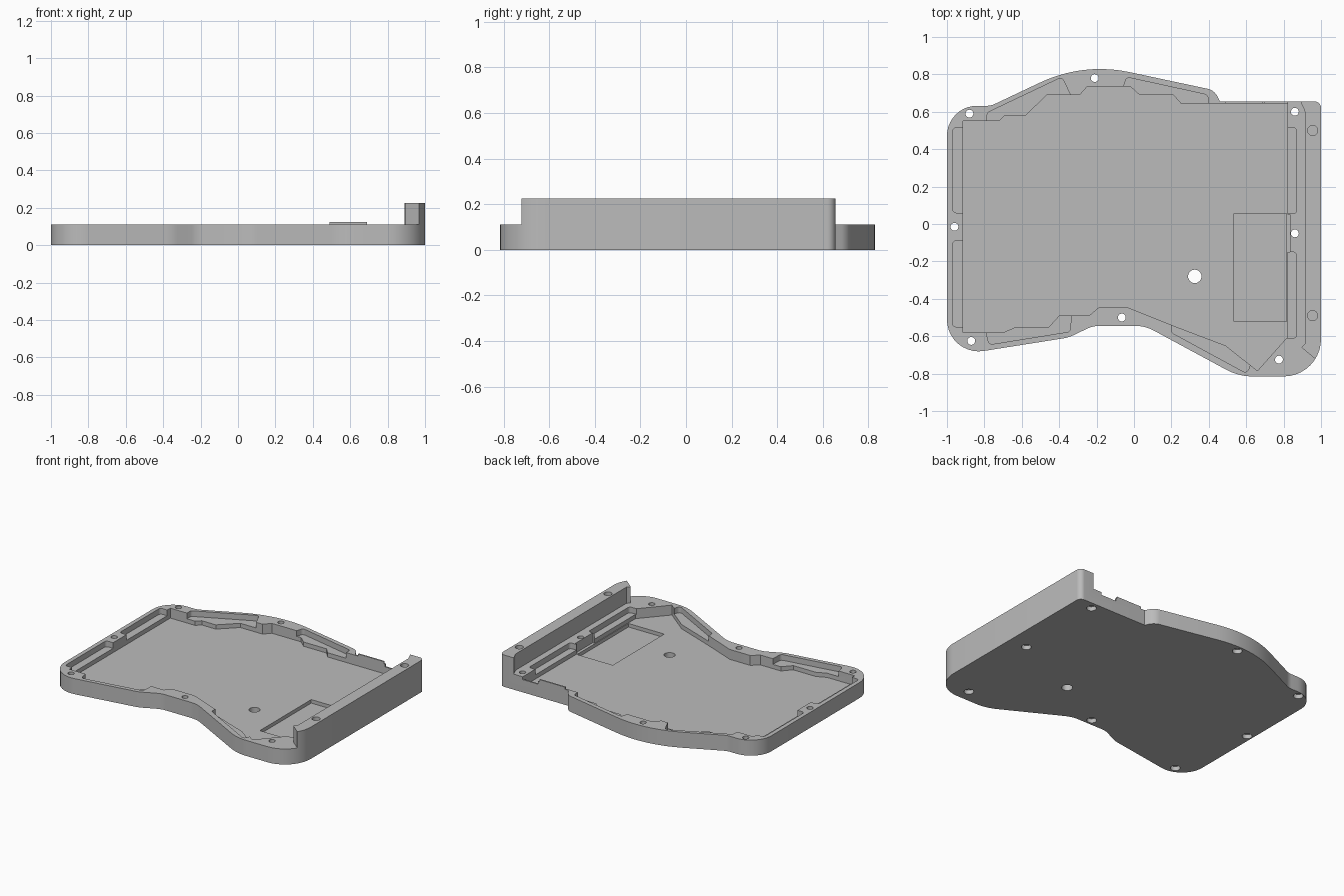
import bpy
import bmesh
import math
from mathutils import Vector

default_cube = bpy.data.objects.get("Cube")
if default_cube:
    bpy.data.objects.remove(default_cube, do_unlink=True)

FLOOR_Z, LEDGE_Z, RIM_Z, RAIL_Z = 0.04, 0.07, 0.11, 0.225
ABOVE = 0.3

grey = bpy.data.materials.new("plain grey")
grey.use_nodes = True
grey_colour = (0.5, 0.5, 0.5, 1)
grey.diffuse_color = grey_colour
grey.node_tree.nodes["Principled BSDF"].inputs["Base Color"].default_value = grey_colour


def rounded(points, default_radius=0.0, steps=10):
    """Turn (x, y[, radius]) corners into an outline with filleted corners."""
    outline = []
    for i, point in enumerate(points):
        corner = Vector(point[:2])
        radius = point[2] if len(point) > 2 else default_radius
        before = Vector(points[i - 1][:2]) - corner
        after = Vector(points[(i + 1) % len(points)][:2]) - corner
        before.normalize()
        after.normalize()
        turn = math.pi - before.angle(after)
        if radius == 0 or turn < 0.01:
            outline.append(corner)
            continue
        start = corner + before * radius * math.tan(turn / 2)
        centre = corner + (before + after).normalized() * radius / math.cos(turn / 2)
        spoke = start - centre
        sign = 1 if before.cross(after) < 0 else -1
        for step in range(steps + 1):
            angle = sign * turn * step / steps
            outline.append(centre + Vector((
                spoke.x * math.cos(angle) - spoke.y * math.sin(angle),
                spoke.x * math.sin(angle) + spoke.y * math.cos(angle))))
    return outline


def prism(name, outline, bottom, top):
    """Extrude a flat outline between two heights."""
    bm = bmesh.new()
    face = bm.faces.new([bm.verts.new((p[0], p[1], bottom)) for p in outline])
    grown = bmesh.ops.extrude_face_region(bm, geom=[face])["geom"]
    bmesh.ops.translate(bm, vec=(0, 0, top - bottom),
                        verts=[v for v in grown if isinstance(v, bmesh.types.BMVert)])
    bmesh.ops.recalc_face_normals(bm, faces=bm.faces)
    mesh = bpy.data.meshes.new(name)
    bm.to_mesh(mesh)
    bm.free()
    mesh.materials.append(grey)
    obj = bpy.data.objects.new(name, mesh)
    bpy.context.collection.objects.link(obj)
    return obj


def rectangle(x0, x1, y0, y1):
    return [(x0, y0), (x1, y0), (x1, y1), (x0, y1)]


def circle(x, y, radius, sides=24):
    return [(x + radius * math.cos(math.tau * i / sides),
             y + radius * math.sin(math.tau * i / sides)) for i in range(sides)]


def carve(target, outline, bottom, top=ABOVE):
    """Subtract a prism from the target."""
    cutter = prism("cutter", outline, bottom, top)
    cutter.hide_render = True
    cut = target.modifiers.new("cut", "BOOLEAN")
    cut.operation = "DIFFERENCE"
    cut.solver = "EXACT"
    cut.object = cutter
    bpy.context.view_layer.objects.active = target
    bpy.ops.object.modifier_apply(modifier=cut.name)
    bpy.data.objects.remove(cutter, do_unlink=True)


# Outer shell, up to the height of the side rail
shell = rounded([
    (1, 0.655, 0.035), (0.46, 0.655), (0.43, 0.715, 0.08), (-0.272, 0.865, 0.75),
    (-0.765, 0.632, 0.1), (-1, 0.632, 0.16), (-1, -0.71, 0.17), (-0.35, -0.607, 0.2),
    (-0.22, -0.545, 0.15), (0.06, -0.545, 0.2), (0.56, -0.815, 0.3), (1, -0.815, 0.2)])
case = prism("case_tray", shell, 0, RAIL_Z)

# Lower everything but the rail to the rim height
carve(case, rounded([
    (-1.2, 1), (0.885, 1), (0.89, 0.655), (0.915, 0.6, 0.06), (0.915, -0.64),
    (0.895, -0.66), (1.1, -0.83), (1.1, -1), (-1.2, -1)]), RIM_Z)

# Main cavity with stepped edges
carve(case, [
    (0.82, 0.645), (0.25, 0.645), (0.21, 0.69), (0.03, 0.69), (-0.02, 0.735),
    (-0.25, 0.735), (-0.29, 0.69), (-0.465, 0.69), (-0.58, 0.58), (-0.69, 0.58),
    (-0.72, 0.55), (-0.915, 0.55), (-0.915, -0.58), (-0.7, -0.58), (-0.63, -0.55),
    (-0.455, -0.55), (-0.4, -0.49), (-0.24, -0.49), (-0.19, -0.447), (-0.03, -0.447),
    (0.2, -0.54), (0.49, -0.65), (0.66, -0.785), (0.82, -0.605)], FLOOR_Z)

# Shallow pockets in the rim, open towards the cavity
pockets = [
    rectangle(-0.97, -0.85, 0.06, 0.515),
    rectangle(-0.97, -0.85, -0.55, -0.09),
    rectangle(0.75, 0.87, 0.055, 0.515),
    rectangle(0.75, 0.87, -0.61, -0.15),
    [(-0.785, 0.5), (-0.785, 0.595), (-0.385, 0.785), (-0.34, 0.69), (-0.34, 0.6)],
    [(-0.06, 0.6), (-0.06, 0.72), (-0.04, 0.785), (0.395, 0.69), (0.395, 0.6)],
    [(-0.79, -0.5), (-0.79, -0.58), (-0.775, -0.645), (-0.34, -0.575), (-0.335, -0.45)],
    [(0.2, -0.5), (0.2, -0.58), (0.605, -0.8), (0.62, -0.755), (0.6, -0.6)],
]
for pocket in pockets:
    carve(case, rounded(pocket, 0.02, 5), LEDGE_Z)

# Battery recess, cable slot and port notch in the thin back wall
carve(case, rectangle(0.535, 0.815, -0.52, 0.055), 0.015)
carve(case, rectangle(0.8, 0.835, -0.15, 0.05), FLOOR_Z)
carve(case, rectangle(0.7, 0.82, 0.63, 0.7), 0.09)

# Counterbored screw holes through the rim
screws = [(-0.88, 0.59), (-0.21, 0.78), (0.86, 0.6), (0.86, -0.05),
          (0.775, -0.725), (-0.065, -0.5), (-0.87, -0.625), (-0.96, -0.015)]
for x, y in screws:
    carve(case, circle(x, y, 0.021), -0.1)
    carve(case, circle(x, y, 0.032), -0.1, 0.03)

# Reset hole in the floor and blind holes in the rail
carve(case, circle(0.325, -0.28, 0.036), -0.1)
for y in (0.5, -0.49):
    carve(case, circle(0.955, y, 0.027), RIM_Z)

# Raised tab on the back wall
tab = prism("back_tab", rectangle(0.49, 0.69, 0.645, 0.655), RIM_Z, 0.125)

# Smooth the curved walls, keep the edges crisp
bpy.ops.object.select_all(action="DESELECT")
for part in (case, tab):
    part.select_set(True)
bpy.context.view_layer.objects.active = case
bpy.ops.object.shade_smooth_by_angle(angle=math.radians(25))
